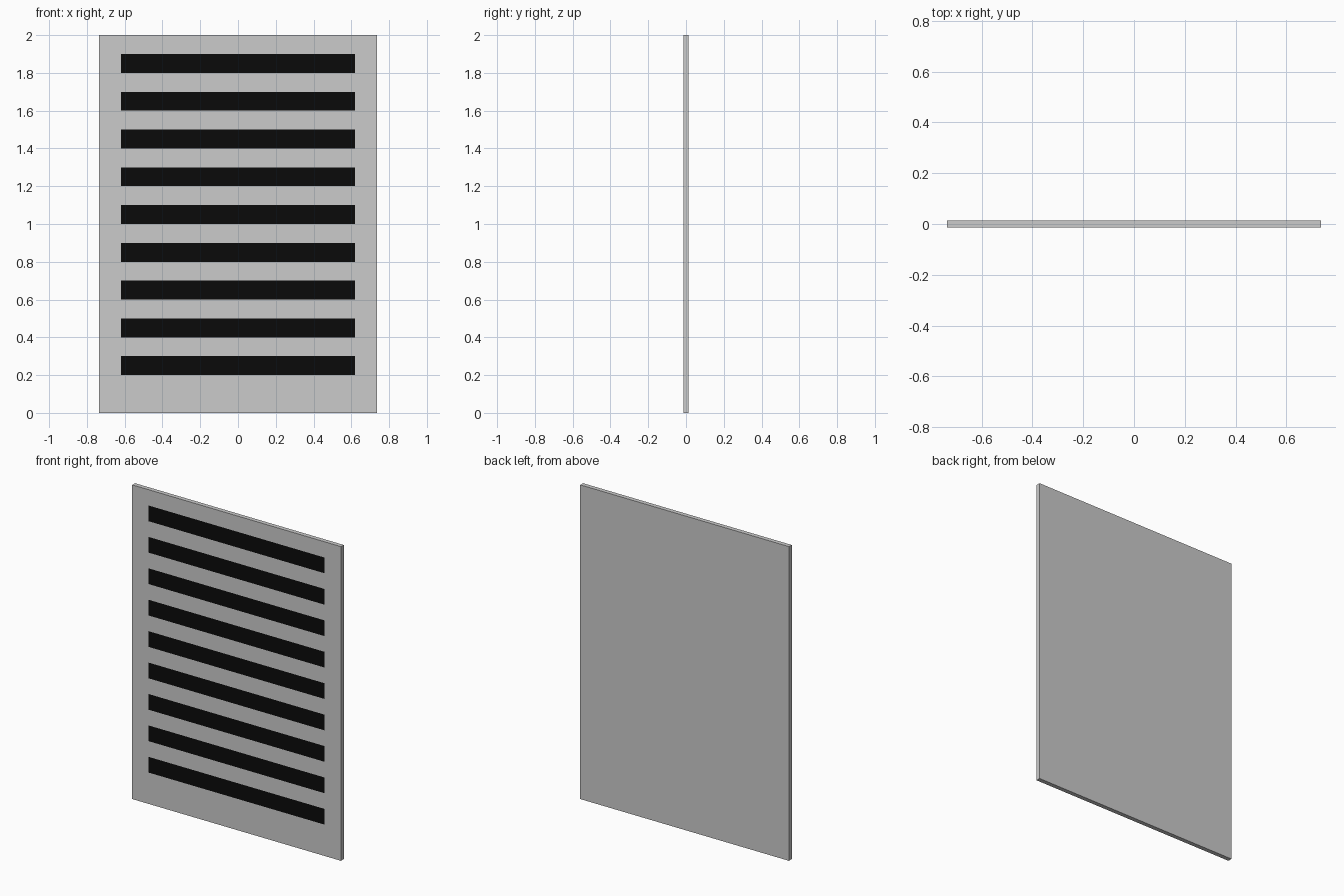
import bpy

if "Cube" in bpy.data.objects:
    bpy.data.objects.remove(bpy.data.objects["Cube"])

WIDTH, DEPTH, HEIGHT = 1.47, 0.028, 2.0
STRIPE_WIDTH, STRIPE_HEIGHT, PITCH, COUNT = 1.24, 0.10, 0.20, 9

# Flat upright panel
bpy.ops.mesh.primitive_cube_add(size=1, location=(0, 0, HEIGHT / 2))
panel = bpy.context.object
panel.name = "panel"
panel.scale = (WIDTH, DEPTH, HEIGHT)
bpy.ops.object.transform_apply(location=False, rotation=False, scale=True)

# Black stripes lying on the front face
black = bpy.data.materials.new("black")
black.diffuse_color = (0.003, 0.003, 0.003, 1)
black.use_nodes = True
black.node_tree.nodes["Principled BSDF"].inputs["Base Color"].default_value = black.diffuse_color

mesh = bpy.data.meshes.new("stripe")
w, h = STRIPE_WIDTH / 2, STRIPE_HEIGHT / 2
mesh.from_pydata([(-w, 0, -h), (w, 0, -h), (w, 0, h), (-w, 0, h)], [], [(0, 1, 2, 3)])
mesh.materials.append(black)

for i in range(COUNT):
    stripe = bpy.data.objects.new(f"stripe_{i + 1}", mesh)
    stripe.location = (0, -DEPTH / 2 - 0.001, 0.25 + PITCH * i)
    bpy.context.collection.objects.link(stripe)
